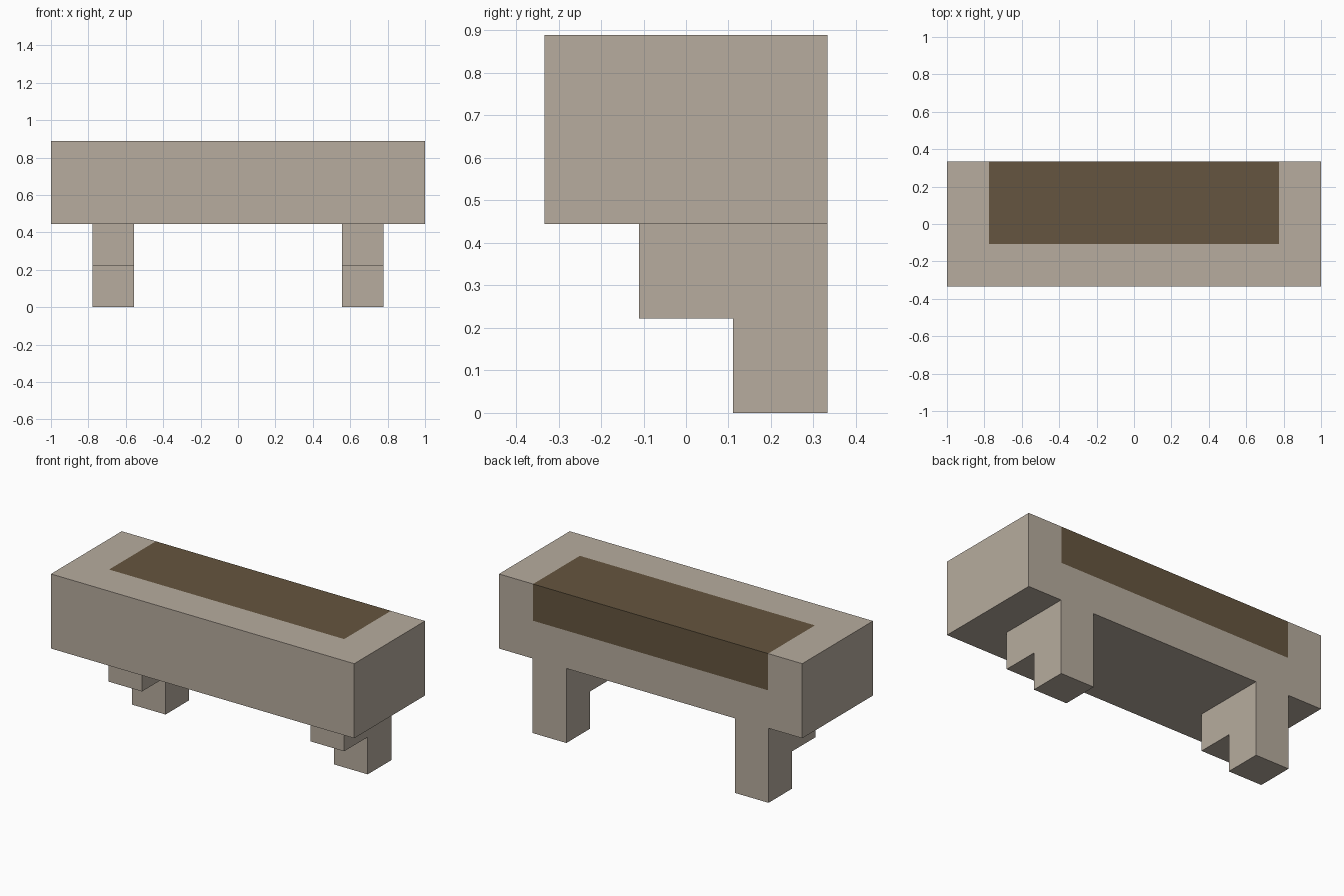
import bpy, bmesh
from mathutils import Vector

if "Cube" in bpy.data.objects:
    bpy.data.objects.remove(bpy.data.objects["Cube"])

U = 1 / 9  # grid unit of the model


def material(name, color):
    m = bpy.data.materials.new(name)
    m.diffuse_color = (*color, 1)
    m.use_nodes = True
    m.node_tree.nodes["Principled BSDF"].inputs["Base Color"].default_value = m.diffuse_color
    return m


stone = material("pale taupe", (0.473, 0.413, 0.342))
brown = material("dark brown", (0.130, 0.091, 0.050))


def finish(bm, name, mats):
    bmesh.ops.recalc_face_normals(bm, faces=bm.faces)
    mesh = bpy.data.meshes.new(name)
    bm.to_mesh(mesh)
    bm.free()
    for m in mats:
        mesh.materials.append(m)
    ob = bpy.data.objects.new(name, mesh)
    bpy.context.collection.objects.link(ob)
    return ob


# Seat block, cut along the borders of the brown panel
PX, PY, PZ = 0.775, -0.107, 0.67
bm = bmesh.new()
bmesh.ops.create_cube(bm, size=1)
bmesh.ops.scale(bm, vec=(18 * U, 6 * U, 4 * U), verts=bm.verts)
bmesh.ops.translate(bm, vec=(0, 0, 6 * U), verts=bm.verts)
for co, no in (((PX, 0, 0), (1, 0, 0)), ((-PX, 0, 0), (1, 0, 0)),
               ((0, PY, 0), (0, 1, 0)), ((0, 0, PZ), (0, 0, 1))):
    bmesh.ops.bisect_plane(bm, geom=bm.verts[:] + bm.edges[:] + bm.faces[:],
                           plane_co=co, plane_no=no)
bm.normal_update()

# Brown panel covers the rear of the top and folds down the back
for f in bm.faces:
    c = f.calc_center_median()
    if abs(c.x) < PX and c.y > PY and c.z > PZ:
        f.material_index = 1
finish(bm, "seat_block", (stone, brown))

# Stepped legs: side profile (y, z) extruded across the leg width
PROFILE = [(3, 0), (3, 4), (-1, 4), (-1, 2), (1, 2), (1, 0)]
for side, x0 in (("left", -7), ("right", 5)):
    bm = bmesh.new()
    face = bm.faces.new([bm.verts.new(Vector((x0, y, z)) * U) for y, z in PROFILE])
    ext = bmesh.ops.extrude_face_region(bm, geom=[face])
    verts = [g for g in ext["geom"] if isinstance(g, bmesh.types.BMVert)]
    bmesh.ops.translate(bm, vec=(2 * U, 0, 0), verts=verts)
    finish(bm, side + "_stepped_leg", (stone,))
